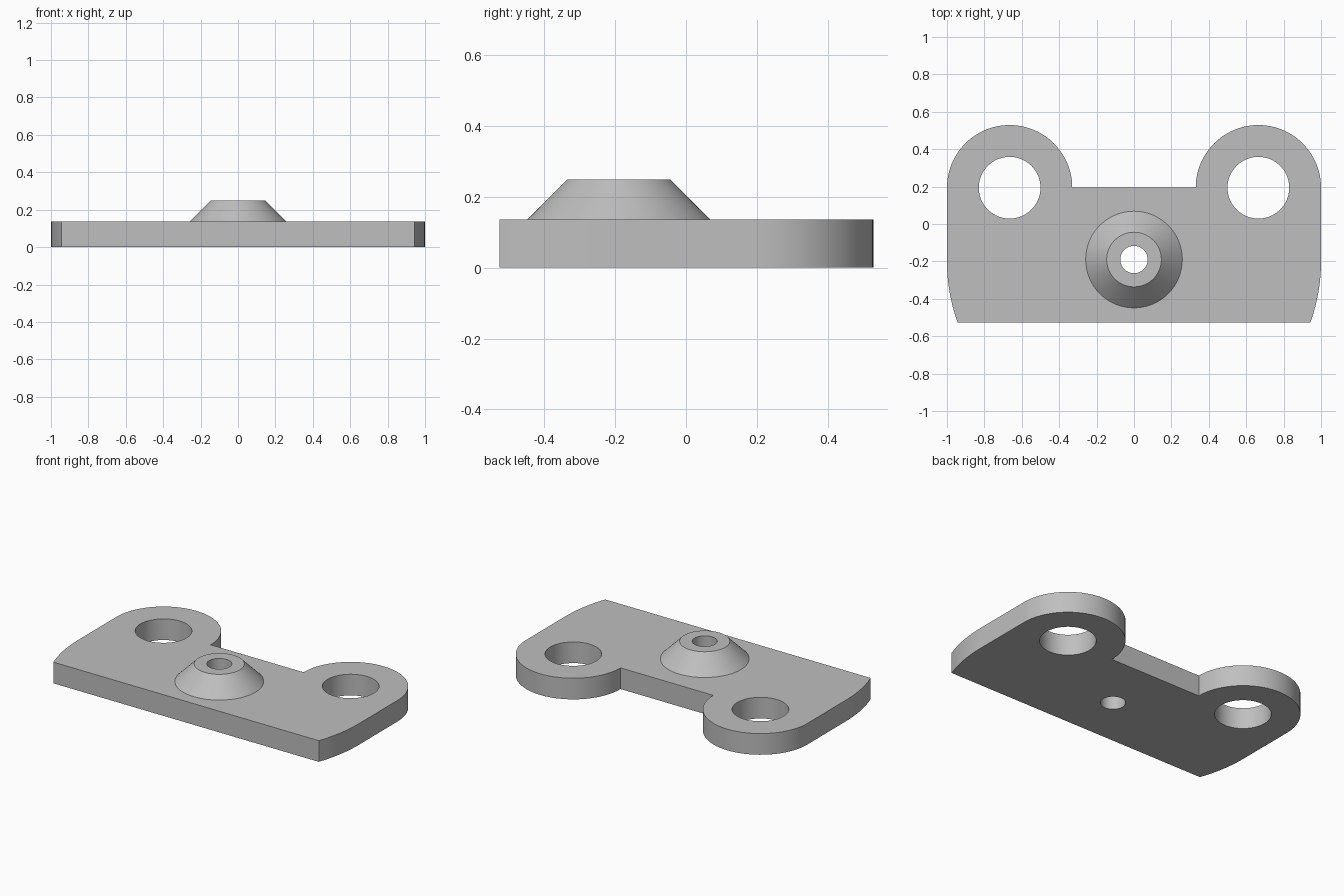
import bpy, bmesh
from math import sin, cos, pi, asin
from mathutils import Matrix

if "Cube" in bpy.data.objects:
    bpy.data.objects.remove(bpy.data.objects["Cube"], do_unlink=True)

HALF_DEPTH, THICK, TOP = 0.527, 0.136, 0.249
EAR_X, EAR_Y, EAR_R, EAR_HOLE = 0.665, 0.194, 0.335, 0.165
BOSS_Y, BOSS_BASE, BOSS_TOP, BOSS_HOLE = -0.19, 0.258, 0.146, 0.073
SIDE_Y, SIDE_R = -0.2, 0.967

steel = bpy.data.materials.new("light grey metal")
steel.use_nodes = True
steel.diffuse_color = (0.52, 0.52, 0.52, 1)
steel.node_tree.nodes["Principled BSDF"].inputs["Base Color"].default_value = steel.diffuse_color


def add_object(name, bm):
    bmesh.ops.recalc_face_normals(bm, faces=bm.faces)
    mesh = bpy.data.meshes.new(name)
    bm.to_mesh(mesh)
    bm.free()
    mesh.materials.append(steel)
    obj = bpy.data.objects.new(name, mesh)
    bpy.context.collection.objects.link(obj)
    return obj


def cone(name, x, y, z0, z1, r0, r1):
    bm = bmesh.new()
    bmesh.ops.create_cone(bm, cap_ends=True, segments=96, radius1=r0, radius2=r1,
                          depth=z1 - z0, matrix=Matrix.Translation((x, y, (z0 + z1) / 2)))
    return add_object(name, bm)


def boolean(target, tool, operation):
    mod = target.modifiers.new(operation, "BOOLEAN")
    mod.operation, mod.solver, mod.object = operation, "EXACT", tool
    bpy.context.view_layer.objects.active = target
    bpy.ops.object.modifier_apply(modifier=mod.name)
    bpy.data.objects.remove(tool, do_unlink=True)


# Plate outline, right half: curved lower side, then the ear arc
sweep = asin((HALF_DEPTH + SIDE_Y) / SIDE_R)
half = []
for i in range(17):
    a = -sweep * (1 - i / 16)
    half.append((1 - SIDE_R + SIDE_R * cos(a), SIDE_Y + SIDE_R * sin(a)))
for i in range(49):
    a = pi * i / 48
    half.append((EAR_X + EAR_R * cos(a), EAR_Y + EAR_R * sin(a)))
outline = half + [(-x, y) for x, y in reversed(half)]

# Plate extruded to its thickness
bm = bmesh.new()
base = bm.faces.new([bm.verts.new((x, y, 0)) for x, y in outline])
top = bmesh.ops.extrude_face_region(bm, geom=[base], use_keep_orig=True)["geom"]
bmesh.ops.translate(bm, vec=(0, 0, THICK),
                    verts=[v for v in top if isinstance(v, bmesh.types.BMVert)])
bracket = add_object("mounting_plate", bm)

# Ear holes
for side in (-1, 1):
    hole = cone("ear_hole_cutter", side * EAR_X, EAR_Y, -0.1, 0.4, EAR_HOLE, EAR_HOLE)
    boolean(bracket, hole, "DIFFERENCE")

# Tapered boss, sunk into the plate at the same slope, with a bore through both
SINK = 0.05
boss = cone("boss", 0, BOSS_Y, THICK - SINK, TOP, BOSS_BASE + SINK, BOSS_TOP)
boolean(bracket, boss, "UNION")
bore = cone("bore_cutter", 0, BOSS_Y, -0.1, 0.4, BOSS_HOLE, BOSS_HOLE)
boolean(bracket, bore, "DIFFERENCE")

# Smooth curved walls, sharp rims
bpy.ops.object.select_all(action="DESELECT")
bracket.select_set(True)
bpy.context.view_layer.objects.active = bracket
bpy.ops.object.shade_smooth_by_angle(angle=pi / 6)
